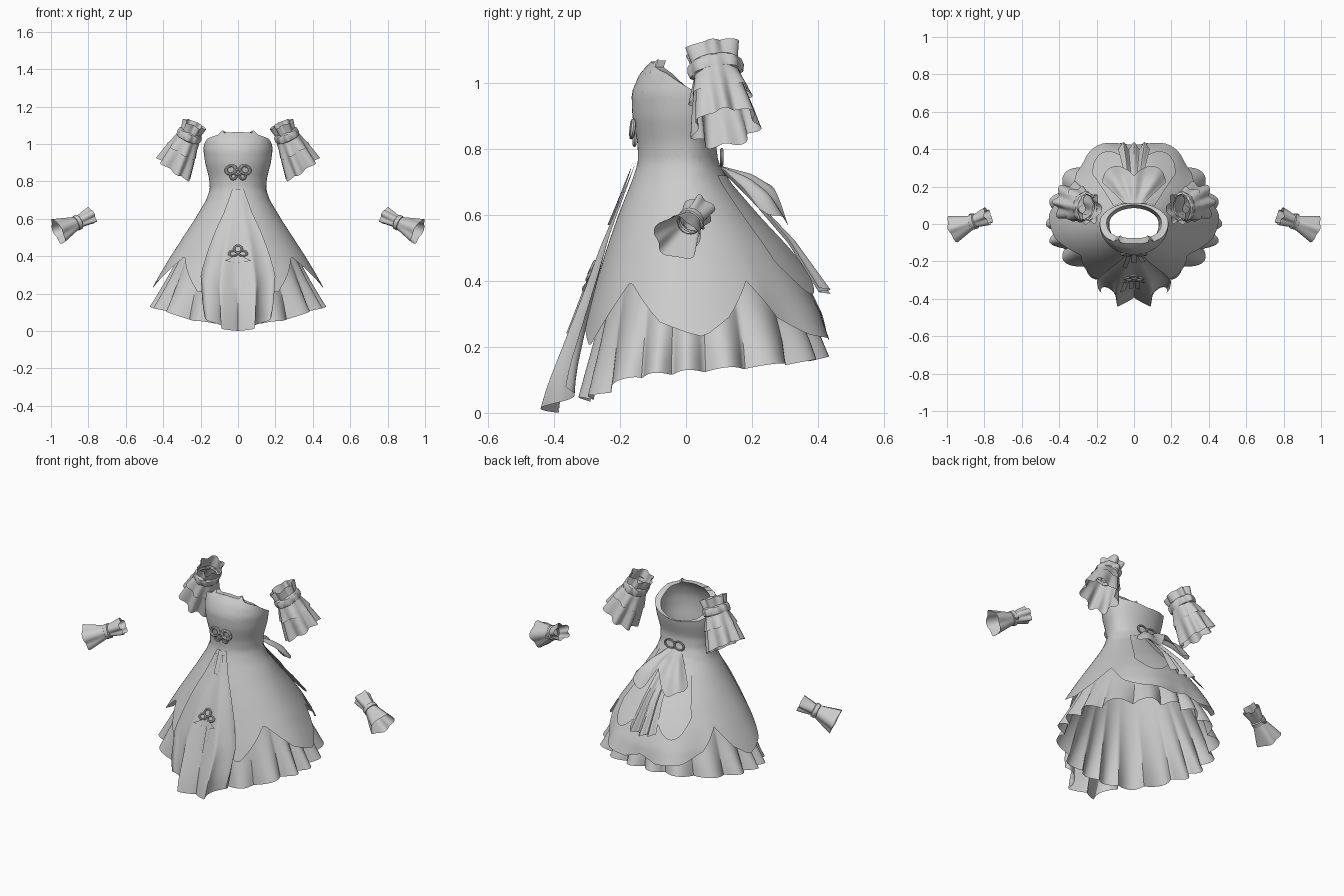
import bpy, math
from mathutils import Vector

if "Cube" in bpy.data.objects:
    bpy.data.objects.remove(bpy.data.objects["Cube"])

cloth = bpy.data.materials.new("grey cloth")
cloth.diffuse_color = (0.6, 0.6, 0.6, 1)
cloth.use_nodes = True
cloth.node_tree.nodes["Principled BSDF"].inputs["Base Color"].default_value = cloth.diffuse_color


def finish(ob, angle=40):
    ob.data.materials.append(cloth)
    bpy.ops.object.select_all(action='DESELECT')
    ob.select_set(True)
    bpy.context.view_layer.objects.active = ob
    bpy.ops.object.shade_smooth_by_angle(angle=math.radians(angle))
    return ob


def sheet(name, f, nu, nv, closed=False):
    """Surface f(u, v) with u and v from 0 to 1; closed joins u = 1 to u = 0."""
    cols = nu if closed else nu + 1
    verts = [f(i / nu, j / nv) for j in range(nv + 1) for i in range(cols)]
    faces = [(j * cols + i, j * cols + (i + 1) % cols,
              (j + 1) * cols + (i + 1) % cols, (j + 1) * cols + i)
             for j in range(nv) for i in range(nu)]
    me = bpy.data.meshes.new(name)
    me.from_pydata(verts, [], faces)
    ob = bpy.data.objects.new(name, me)
    bpy.context.collection.objects.link(ob)
    return finish(ob)


def lerp(table, t, k=1):
    """Linear look-up of column k in rows sorted by column 0."""
    if t <= table[0][0]:
        return table[0][k]
    for p, q in zip(table, table[1:]):
        if t <= q[0]:
            return p[k] + (q[k] - p[k]) * (t - p[0]) / (q[0] - p[0])
    return table[-1][k]


# Dress outline: height, half width, front depth, back depth
BODY = [(.2, .475, .325, .455), (.3, .42, .30, .42), (.4, .36, .27, .365), (.5, .295, .24, .295),
        (.6, .23, .205, .21), (.7, .17, .165, .13), (.76, .15, .145, .098), (.82, .155, .147, .09),
        (.9, .176, .163, .11), (.97, .185, .165, .12), (1.03, .178, .14, .12), (1.08, .155, .09, .1)]


def body(th, z, k=1.0):
    a, f, b = (lerp(BODY, z, i) for i in (1, 2, 3))
    c, s = math.cos(th), math.sin(th)
    return Vector((k * a * c, k * (b if s > 0 else f) * s, z))


def side_angle(th):
    """Degrees from front (-90) to back (90), the same on both sides."""
    return math.degrees(math.asin(max(-1, min(1, math.sin(th)))))


RIM = [(-90, 1.065), (-62, 1.06), (-59, 1.08), (-52, 1.05), (-25, 1.03), (0, .99), (40, .94), (90, .92)]
HEM = [(-90, .30), (-64, .20), (-38, .40), (-15, .275), (7, .23), (18, .29), (30, .40), (42, .29),
       (58, .235), (78, .22), (90, .25)]


# Bodice and petal-edged overskirt, wavy at the back
def gown(u, v):
    th = 2 * math.pi * u
    d = side_angle(th)
    top, bot = lerp(RIM, d), lerp(HEM, d)
    p = body(th, top + (bot - top) * v)
    fit = 1 + .035 * v ** 6 * math.cos(math.radians((d - 66) * 9)) * (d > 36)
    return Vector((p.x * fit, p.y * fit, p.z))


sheet("bodice_and_overskirt", gown, 120, 36, True)


# Turned-in neckline and bodice lining
def lining(u, v):
    th = 2 * math.pi * u
    top = lerp(RIM, side_angle(th))
    lip = min(1, v * 5)
    z = top if v < .21 else top + (.76 - top) * (v - .2) / .8
    p = body(th, z)
    ky = 1 - (.28 if p.y < 0 else .1) * lip * (1 - .6 * max(0, v - .2))
    return Vector((p.x * (1 - .2 * lip * (1 - .5 * max(0, v - .2))), p.y * ky, z))


sheet("bodice_lining", lining, 64, 15, True)

# Ruffled underskirt with rounded folds
UNDER_HEM = [(-90, .04), (-60, .05), (-30, .11), (0, .125), (50, .15), (90, .17)]


def underskirt(u, v):
    th = 2 * math.pi * u
    bot = lerp(UNDER_HEM, side_angle(th))
    wave = 1.8 * abs(math.cos(9 * th + .5 * math.sin(4 * th))) - 1
    p = body(th, .6 - .35 * v, .95)
    fit = 1 + .05 * v * v + .075 * wave * v ** 2
    if p.y > 0:
        p.y *= 1 - .05 * v
    return Vector((p.x * fit, p.y * fit, .6 + (bot - .6) * v + .006 * wave * v ** 3))


sheet("ruffled_underskirt", underskirt, 288, 14, True)

# Pleated front panel: height, half width, centre y
PANEL = [(0, .175, -.42), (.07, .19, -.405), (.25, .2, -.345), (.38, .165, -.30), (.5, .125, -.26),
         (.62, .075, -.21), (.76, .03, -.152)]


def panel_y(s, z):
    v = 1 - z / .76
    return lerp(PANEL, z, 2) + .075 * v * s * s + .034 * v * v * math.cos(2 * math.pi * s * (1 + .35 * abs(s)))


def front_panel(u, v):
    s = 2 * u - 1
    z = .76 * (1 - v)
    x = lerp(PANEL, z) * s - .018 * v * v * math.sin(4 * math.pi * s)
    return Vector((x, panel_y(s, z), z + .08 * v * s * s))


sheet("front_panel", front_panel, 64, 16)


# Flat trim ribbons lying on the front panel
def ribbon(x0, x1, w, ztop, zbot):
    def f(u, v):
        z = ztop + (zbot - ztop) * v
        x = x0 + (x1 - x0) * v + w * (u - .5)
        return Vector((x, panel_y(max(-1, min(1, x / lerp(PANEL, z))), z) - .008, z))
    sheet("trim_ribbon", f, 2, 8)


for row in [(-.025, -.05, .022, .74, .57), (0, 0, .025, .76, .64), (.025, .05, .022, .74, .64),
            (-.04, -.06, .03, .37, .24), (-.012, -.015, .026, .37, .23), (.02, .02, .026, .37, .23)]:
    ribbon(*row)


# Back peplum with two scallops
def peplum(u, v):
    s = 2 * u - 1
    w = v * (.72 + .28 * abs(math.sin(math.pi * s)))
    drop = [(0, .75), (.45, .715), (.75, .67), (1, .59)]
    return Vector((s * (.04 + .18 * w), .1 + .22 * w - .05 * s * s * w,
                   lerp(drop, w) - .06 * s * s * w + .02 * w * math.cos(3 * math.pi * s)))


sheet("back_peplum", peplum, 40, 10)


# Pleated centre tail under the peplum
def back_tail(u, v):
    s = 2 * u - 1
    path = [(0, .11), (.3, .22), (.6, .32), (1, .42)]
    return Vector((s * (.025 + .06 * v), lerp(path, v) + .018 * v * math.cos(3 * math.pi * s),
                   .73 - .37 * v + .02 * abs(s)))


sheet("back_centre_tail", back_tail, 24, 10)

# Rounded side tails at the back
for side in (-1, 1):
    def tail(u, v):
        th = math.radians(50 + 32 * u)
        z = .72 - v * (.26 + .1 * math.sin(math.pi * u))
        p = body(th, z, 1.04 + .04 * v)
        return Vector((p.x * side, p.y, z))
    sheet("back_side_tail", tail, 16, 10)


# Tapered ruffled tubes; profile rows: position along axis, radius, ruffle depth
def tube(name, a, b, prof, folds, squash=1.0, tilt=0.0, n=96):
    a, b = Vector(a), Vector(b)
    w = (b - a).normalized()
    v = (Vector((0, 1, 0)) - w * w.y).normalized()
    u = v.cross(w)
    if u.x * a.x < 0:
        u = -u          # u points away from the body on both sides
    m = len(prof) - 1

    def f(i, j):
        t, r, amp = prof[round(j * m)]
        th = 2 * math.pi * i
        r += amp * math.cos(folds * th + .5 * math.sin(3 * th))
        t += amp * .8 * math.sin(folds * th + 1) - tilt * math.cos(th) * max(0, t - .3)
        return a.lerp(b, t) + u * r * squash * math.cos(th) + v * r * math.sin(th)
    return sheet(name, f, n, m, True)


def mirrored(p, s):
    return (p[0] * s, p[1], p[2])


for s in (-1, 1):
    # Upper sleeves: frill, gathered band, two flared tiers
    a, b = mirrored((.24, .082, 1.09), s), mirrored((.342, .12, .865), s)
    tube("sleeve_frill", a, b, [(-.08, .078, .013), (.05, .074, .008), (.2, .07, .002)], 6, .75)
    tube("sleeve_band", a, b, [(.1, .07, 0), (.13, .08, .003), (.2, .083, .004),
                               (.28, .079, .003), (.3, .07, 0)], 8, .8)
    tube("sleeve_upper_tier", a, b, [(.28, .07, 0), (.42, .081, .005), (.58, .092, .01)], 7, .9, .1)
    tube("sleeve_lower_tier", a, b, [(.28, .067, 0), (.5, .078, .005), (.75, .089, .01),
                                     (1.0, .098, .015)], 7, 1.0, .1)
    # Wrist cuffs
    a, b = mirrored((.785, .04, .615), s), mirrored((.962, -.027, .53), s)
    tube("cuff_frill", a, b, [(-.03, .043, .008), (.15, .039, .005), (.38, .033, 0)], 5)
    tube("cuff_band", a, b, [(.34, .034, 0), (.36, .041, 0), (.46, .041, 0), (.48, .034, 0)], 5)
    tube("cuff_flare", a, b, [(.42, .034, 0), (.6, .045, .002), (.8, .058, .004), (1, .07, .006)], 5)


# Rounded loops for the clasps
def loop(name, loc, r, thick, scale=(1, 1), tilt=0, roll=0):
    bpy.ops.mesh.primitive_torus_add(major_segments=24, minor_segments=8, major_radius=r,
                                     minor_radius=thick, location=loc,
                                     rotation=(math.radians(90 + tilt), roll, 0))
    ob = bpy.context.object
    ob.name = name
    ob.scale = (scale[0], scale[1], 1)
    finish(ob)


for s in (-1, 1):
    loop("waist_clasp_scroll", (.038 * s, -.162, .862), .024, .008, (1.1, .9), -8, .4 * s)
    loop("waist_clasp_lower_scroll", (.025 * s, -.156, .828), .016, .006)
    loop("skirt_clasp_scroll", (.026 * s, panel_y(.2, .415) - .008, .415), .018, .006, (1.2, .8), -25)
    loop("back_clasp_loop", (.03 * s, .108, .775), .026, .005, (1.2, .9))
    loop("cuff_buckle", (.865 * s, .046, .575), .016, .005, (1, 1), 20)
loop("waist_clasp_centre", (0, -.165, .85), .014, .007)
loop("skirt_clasp_top", (0, panel_y(0, .44) - .01, .44), .02, .006, (1, 1), -25)


# Crescent plate under the skirt clasp
def crescent(u, v):
    s = 2 * u - 1
    z = .378 + .05 * (1 - abs(s)) * (1 - v) - .012 * (1 - s * s)
    return Vector((.07 * s, panel_y(s * .4, z) - .012, z))


sheet("skirt_clasp_crescent", crescent, 16, 3)
